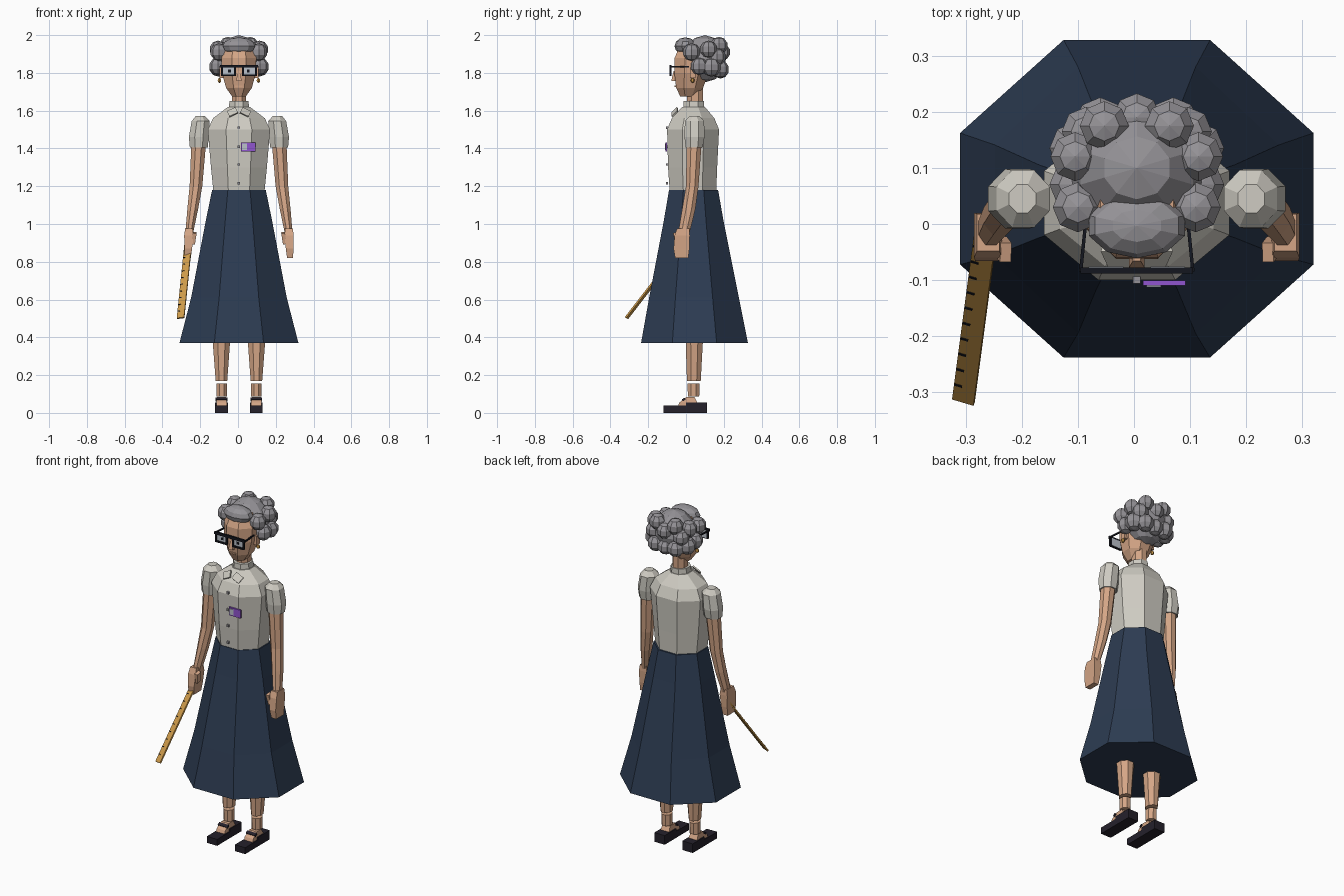
import bpy, bmesh, math
from mathutils import Vector, Matrix, Euler

cube = bpy.data.objects.get("Cube")
if cube:
    bpy.data.objects.remove(cube, do_unlink=True)

CX = 0.005  # body centre line


def material(name, r, g, b):
    m = bpy.data.materials.new(name)
    m.use_nodes = True
    m.diffuse_color = (r, g, b, 1)
    node = m.node_tree.nodes["Principled BSDF"]
    node.inputs["Base Color"].default_value = (r, g, b, 1)
    node.inputs["Roughness"].default_value = 0.8
    return m


skin = material("skin", 0.66, 0.38, 0.24)
grey = material("grey hair", 0.30, 0.29, 0.31)
cream = material("cream blouse", 0.62, 0.60, 0.54)
navy = material("navy skirt", 0.026, 0.045, 0.085)
shoe_black = material("shoe black", 0.018, 0.015, 0.024)
frame_black = material("frame black", 0.007, 0.008, 0.013)
wood = material("yellow wood", 0.62, 0.33, 0.07)
purple = material("badge purple", 0.28, 0.09, 0.62)
pale = material("pale glass", 0.50, 0.54, 0.60)


def finish(name, bm, mat):
    bmesh.ops.recalc_face_normals(bm, faces=bm.faces)
    me = bpy.data.meshes.new(name)
    bm.to_mesh(me)
    bm.free()
    me.materials.append(mat)
    ob = bpy.data.objects.new(name, me)
    bpy.context.collection.objects.link(ob)
    return ob


def loft(name, sections, mat, n=8, side=1):
    """Stack of n-gons given as (z, x0, x1, y0, y1), x measured from the centre line."""
    bm = bmesh.new()
    rings = []
    k = 1 / math.cos(math.pi / n)
    for z, x0, x1, y0, y1 in sections:
        ring = []
        for i in range(n):
            a = 2 * math.pi * (i + 0.5) / n
            x = (x0 + x1) / 2 + math.cos(a) * k * (x1 - x0) / 2
            y = (y0 + y1) / 2 + math.sin(a) * k * (y1 - y0) / 2
            ring.append(bm.verts.new((CX + side * x, y, z)))
        rings.append(ring)
    for lo, hi in zip(rings, rings[1:]):
        for i in range(n):
            j = (i + 1) % n
            bm.faces.new((lo[i], lo[j], hi[j], hi[i]))
    bm.faces.new(rings[0])
    bm.faces.new(rings[-1])
    return finish(name, bm, mat)


def box(name, centre, size, mat, rot=(0, 0, 0), side=1):
    bm = bmesh.new()
    x, y, z = centre
    turn = Euler((rot[0], side * rot[1], side * rot[2])).to_matrix().to_4x4()
    bmesh.ops.create_cube(bm, size=1, matrix=Matrix.Translation((CX + side * x, y, z))
                          @ turn @ Matrix.Diagonal((*size, 1)))
    return finish(name, bm, mat)


def blob(name, centre, radii, mat, segs=8, rings=5, side=1):
    bm = bmesh.new()
    x, y, z = centre
    bmesh.ops.create_uvsphere(bm, u_segments=segs, v_segments=rings, radius=1,
                              matrix=Matrix.Translation((CX + side * x, y, z))
                              @ Matrix.Diagonal((*radii, 1)))
    return finish(name, bm, mat)


# Skirt, blouse and neck
loft("skirt", [(0.37, -.315, .315, -.238, .328), (0.61, -.253, .253, -.195, .28),
               (1.02, -.175, .175, -.117, .198), (1.18, -.142, .142, -.09, .17)], navy)
loft("blouse", [(1.17, -.135, .135, -.086, .16), (1.30, -.148, .148, -.095, .165),
                (1.50, -.165, .165, -.1, .175), (1.56, -.137, .137, -.075, .15),
                (1.62, -.058, .058, -.02, .1)], cream)
loft("collar_band", [(1.60, -.056, .056, -.015, .098), (1.65, -.05, .05, -.012, .095)], cream)
loft("neck", [(1.62, -.038, .038, .005, .09), (1.73, -.038, .038, .005, .09)], skin)

# Buttons and name badge
for i, z in enumerate((1.51, 1.41, 1.315, 1.215)):
    box(f"button_{i + 1}", (0, -.1, z), (.013, .012, .013), grey)
box("badge", (.049, -.105, 1.408), (.076, .009, .048), purple)
box("badge_label", (.03, -.11, 1.408), (.026, .004, .034), pale)

# Head and nose
loft("head", [(1.675, -.036, .036, -.03, .055), (1.72, -.068, .068, -.052, .09),
              (1.80, -.09, .09, -.062, .12), (1.88, -.092, .092, -.06, .13),
              (1.95, -.065, .065, -.03, .12)], skin)
loft("nose", [(1.757, -.014, .014, -.078, -.04), (1.81, -.007, .007, -.066, -.04)], skin, 4)
box("mouth", (0, -.056, 1.728), (.04, .008, .008), skin)

# Hair cap, fringe and centre back curls
blob("hair_cap", (0, .1, 1.875), (.122, .112, .125), grey, 10, 6)
blob("hair_fringe", (0, -.003, 1.942), (.09, .058, .046), grey, 10, 6)
blob("curl_back_top", (0, .19, 1.91), (.045, .045, .045), grey)
blob("curl_back_low", (0, .182, 1.815), (.045, .045, .045), grey)
curls = [(.105, .03, 1.91, .047), (.112, .07, 1.835, .046), (.11, .12, 1.925, .046),
         (.108, .135, 1.83, .05), (.058, .175, 1.945, .046), (.09, .165, 1.885, .046),
         (.065, .18, 1.82, .048)]

for side, label in ((1, "left"), (-1, "right")):
    for i, (x, y, z, r) in enumerate(curls):
        blob(f"{label}_curl_{i + 1}", (x, y, z), (r, r, r), grey, side=side)

    # Ear and earring
    box(f"{label}_ear", (.092, .035, 1.8), (.022, .03, .055), skin, side=side)
    blob(f"{label}_earring", (.103, .035, 1.76), (.011, .011, .013), wood, 6, 4, side)

    # Glasses half: lens, rims, eye and temple
    box(f"{label}_lens", (.055, -.078, 1.81), (.062, .005, .045), pale, side=side)
    box(f"{label}_pupil", (.05, -.081, 1.81), (.014, .006, .014), frame_black, side=side)
    box(f"{label}_brow_rim", (.05, -.083, 1.835), (.1, .011, .015), frame_black, side=side)
    box(f"{label}_lower_rim", (.055, -.083, 1.787), (.075, .011, .009), frame_black, side=side)
    for x in (.021, .09):
        box(f"{label}_side_rim", (x, -.083, 1.811), (.01, .011, .055), frame_black, side=side)
    box(f"{label}_temple", (.095, -.035, 1.833), (.006, .1, .009), frame_black,
        (0, 0, .1), side)

    # Collar flap
    box(f"{label}_collar_flap", (.034, -.06, 1.592), (.05, .008, .042), cream,
        (-.75, .45, 0), side)

    # Puff sleeve, arm and hand
    loft(f"{label}_sleeve", [(1.405, .165, .26, -.002, .088), (1.46, .16, .265, -.008, .098),
                             (1.545, .155, .25, -.006, .096), (1.572, .18, .228, .02, .07)],
         cream, side=side)
    loft(f"{label}_arm", [(0.95, .243, .284, -.042, .018), (1.08, .216, .273, -.02, .05),
                          (1.20, .194, .261, 0, .066), (1.42, .175, .252, .003, .082)],
         skin, side=side)
    loft(f"{label}_hand", [(.82, .255, .287, -.058, .012), (.87, .248, .288, -.066, .018),
                           (.94, .24, .29, -.06, .02), (.975, .245, .285, -.048, .018)],
         skin, 4, side)
    box(f"{label}_thumb", (.238, -.045, .925), (.02, .035, .06), skin, (.2, -.15, 0), side)

    # Leg, ankle, foot and shoe
    loft(f"{label}_leg", [(.17, .062, .123, .005, .078), (.39, .046, .14, -.002, .09)],
         skin, side=side)
    loft(f"{label}_ankle", [(.088, .064, .12, .01, .07), (.155, .064, .12, .008, .072)],
         skin, side=side)
    loft(f"{label}_foot", [(.03, .064, .12, -.045, .07), (.055, .064, .12, -.035, .06),
                           (.083, .068, .116, .0, .045)], skin, 4, side)
    box(f"{label}_sole", (.092, -.005, .019), (.068, .23, .038), shoe_black, side=side)
    box(f"{label}_heel_cup", (.092, .055, .027), (.068, .11, .054), shoe_black, side=side)
    box(f"{label}_strap", (.092, -.012, .071), (.062, .018, .012), shoe_black,
        (.6, 0, 0), side)

# Ruler with tick marks, held in the right hand
low, high = Vector((-.304, -.315, .502)), Vector((-.262, 0, .91))
along = (high - low).normalized()
across = Vector((.038, -.012, .004))
across = (across - along * across.dot(along)).normalized()
normal = across.cross(along)
if normal.z < 0:
    normal = -normal
axes = Matrix((across, along, normal)).transposed().to_4x4()


def ruler_part(name, u, v, w, size, mat):
    bm = bmesh.new()
    place = low + across * u + along * v + normal * w
    bmesh.ops.create_cube(bm, size=1, matrix=Matrix.Translation(place) @ axes
                          @ Matrix.Diagonal((*size, 1)))
    finish(name, bm, mat)


length = (high - low).length
ruler_part("ruler", 0, length / 2, 0, (.04, length, .009), wood)
for i in range(10):
    ruler_part(f"ruler_tick_{i + 1}", -.012, .045 + i * .045, .004,
               (.014, .005, .004), frame_black)
